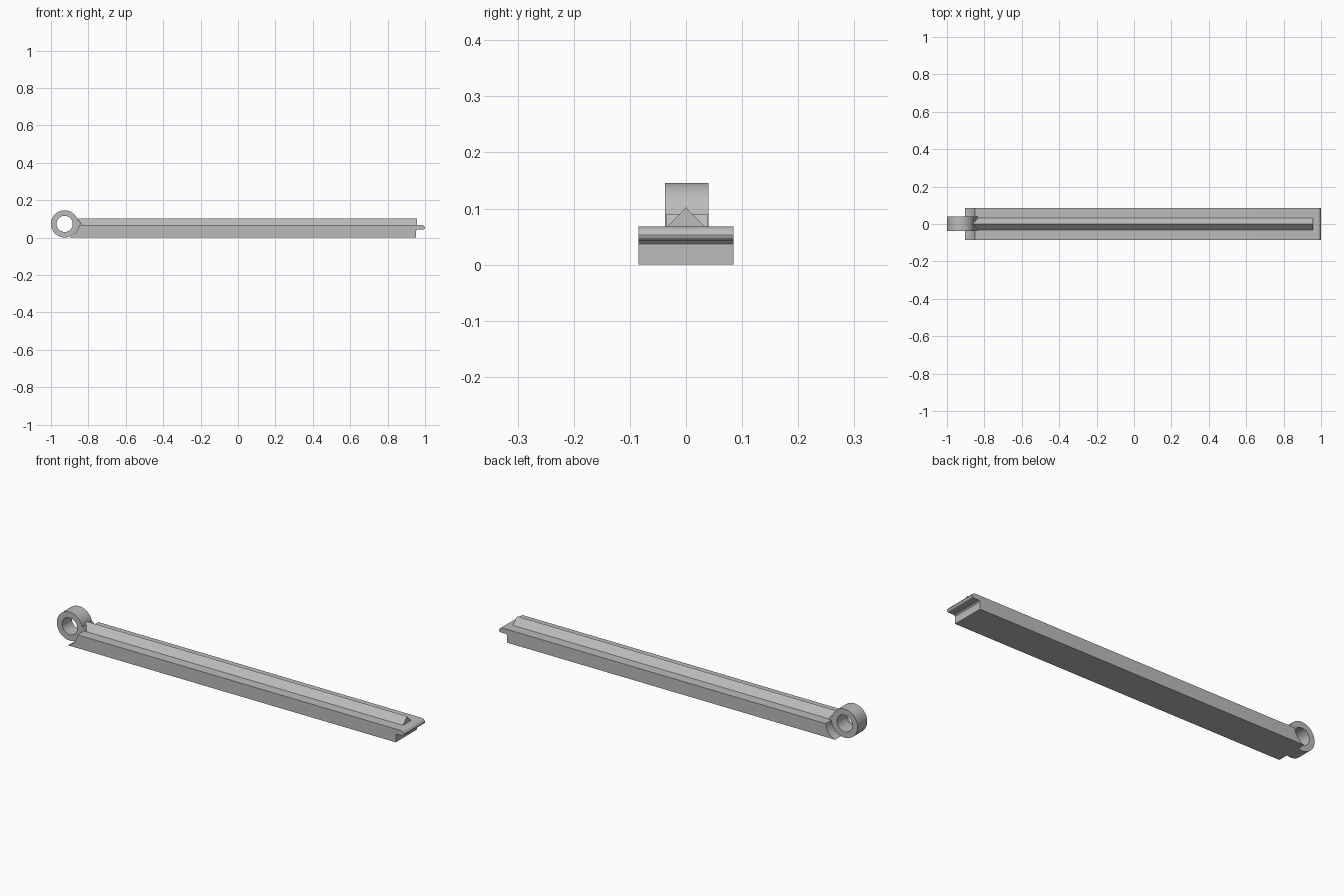
import bpy, bmesh
from math import sin, cos, asin, radians, pi

cube = bpy.data.objects.get("Cube")
if cube:
    bpy.data.objects.remove(cube, do_unlink=True)

grey = bpy.data.materials.new("plain grey")
grey.use_nodes = True
grey.diffuse_color = (0.5, 0.5, 0.5, 1)
grey.node_tree.nodes["Principled BSDF"].inputs["Base Color"].default_value = (0.5, 0.5, 0.5, 1)

RING_X, RING_Z, RING_R, HOLE_R = -0.927, 0.073, 0.073, 0.043
GAP_R = 0.0767
TOP = 0.068
HALF_W = 0.085


def arc(cx, cz, r, start, end, steps):
    """Points along a circular arc, angles in radians."""
    return [(cx + r * cos(start + (end - start) * i / steps),
             cz + r * sin(start + (end - start) * i / steps)) for i in range(steps + 1)]


def finish(name, bm):
    bmesh.ops.recalc_face_normals(bm, faces=bm.faces)
    mesh = bpy.data.meshes.new(name)
    bm.to_mesh(mesh)
    bm.free()
    mesh.materials.append(grey)
    obj = bpy.data.objects.new(name, mesh)
    bpy.context.collection.objects.link(obj)
    bpy.ops.object.select_all(action='DESELECT')
    obj.select_set(True)
    bpy.context.view_layer.objects.active = obj
    bpy.ops.object.shade_smooth_by_angle(angle=radians(30))
    return obj


def prism(name, outline, start, end, along_x=False):
    """Extrude an outline along y (xz outline) or along x (yz outline)."""
    place = (lambda p: (start, p[0], p[1])) if along_x else (lambda p: (p[0], start, p[1]))
    step = (end - start, 0, 0) if along_x else (0, end - start, 0)
    bm = bmesh.new()
    face = bm.faces.new([bm.verts.new(place(p)) for p in outline])
    new = bmesh.ops.extrude_face_region(bm, geom=[face])["geom"]
    bmesh.ops.translate(bm, vec=step, verts=[g for g in new if isinstance(g, bmesh.types.BMVert)])
    return finish(name, bm)


# Long bar: hollowed end beside the ring, rounded overhanging lip at the other end
hollow = arc(RING_X, RING_Z, GAP_R, asin((TOP - RING_Z) / GAP_R), asin(-RING_Z / GAP_R), 14)
lip = arc(0.99, 0.053, 0.01, -pi / 2, 0, 5) + arc(0.98, 0.048, 0.02, radians(20), pi / 2, 6)
prism("bar", hollow + [(0.953, 0), (0.953, 0.037), (0.959, 0.043)] + lip, -HALF_W, HALF_W)

# Triangular ridge along the top
prism("ridge", [(-0.034, TOP - 0.001), (0.034, TOP - 0.001), (0, 0.102)], -0.862, 0.957, along_x=True)

# Short web that joins the ring to the bar
prism("ring_web", [(-0.88, 0.02), (-0.84, 0.02), (-0.834, TOP), (-0.85, 0.09), (-0.865, 0.09)],
      -0.036, 0.039)

# Hinge ring with an open bore
bm = bmesh.new()
SEGMENTS = 64
loops = []
for r, y in ((RING_R, -0.0375), (RING_R, 0.0405), (HOLE_R, 0.0405), (HOLE_R, -0.0375)):
    loops.append([bm.verts.new((x, y, z)) for x, z in
                  arc(RING_X, RING_Z, r, 0, 2 * pi, SEGMENTS)[:-1]])
for k in range(4):
    a, b = loops[k], loops[(k + 1) % 4]
    for i in range(SEGMENTS):
        j = (i + 1) % SEGMENTS
        bm.faces.new((a[i], a[j], b[j], b[i]))
finish("hinge_ring", bm)
